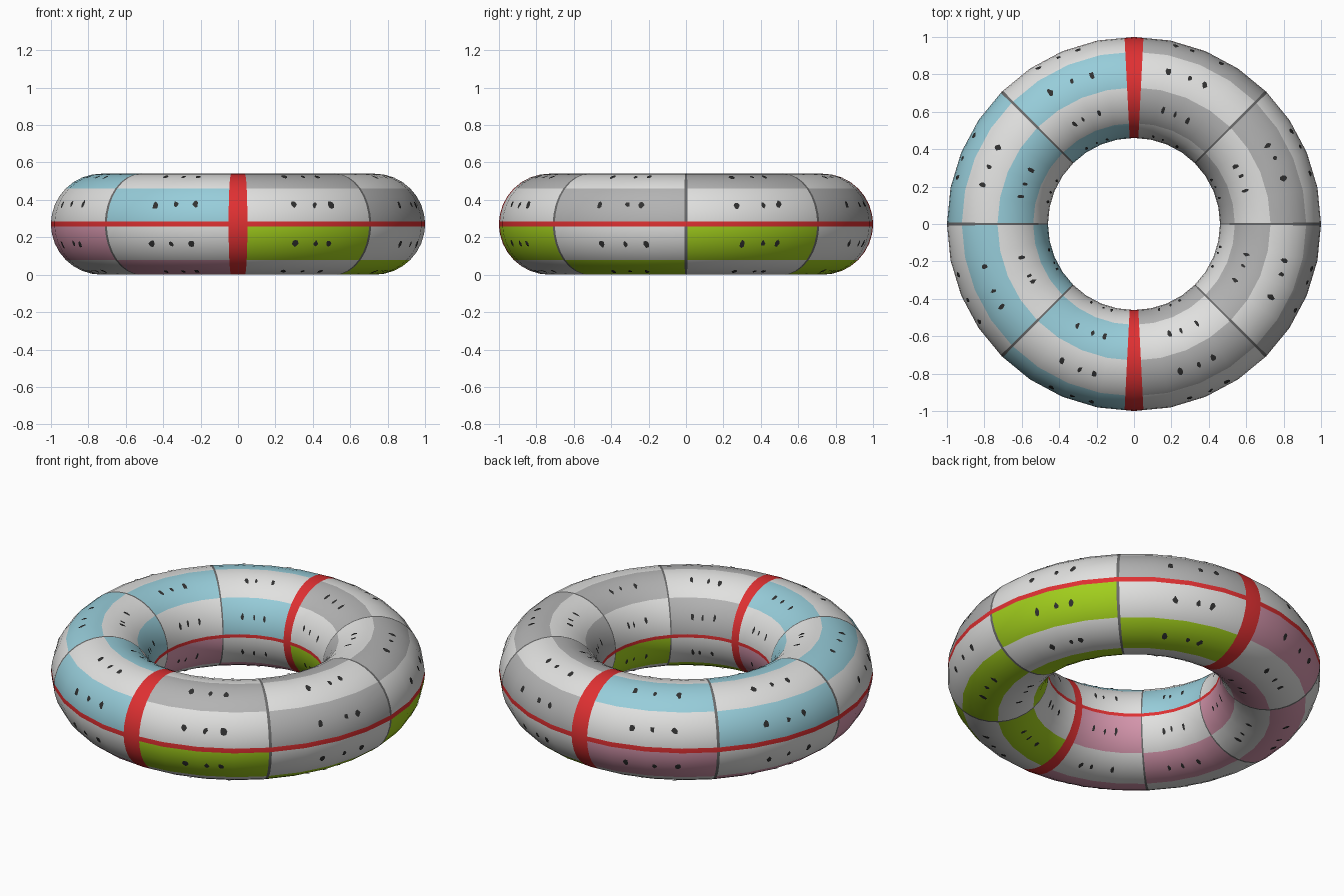
import bpy
import random
from math import sin, cos, pi, radians, degrees
from mathutils import Vector

random.seed(4)
cube = bpy.data.objects.get("Cube")
if cube:
    bpy.data.objects.remove(cube, do_unlink=True)

MAJOR, MINOR = 0.73, 0.27
STEP = 11.25                    # degrees per side of the ring
SEAM, STRIPE, INNER_STRIPE = 0.45, 2.9, 2.0   # half widths in degrees


def material(name, r, g, b):
    m = bpy.data.materials.new(name)
    m.use_nodes = True
    m.diffuse_color = (r, g, b, 1)
    m.node_tree.nodes["Principled BSDF"].inputs["Base Color"].default_value = (r, g, b, 1)
    return m


palette = [
    material("white", 0.75, 0.75, 0.74),
    material("grey", 0.45, 0.45, 0.45),
    material("light_blue", 0.31, 0.61, 0.70),
    material("lime_green", 0.36, 0.62, 0.012),
    material("pink", 0.66, 0.30, 0.41),
    material("red", 0.74, 0.03, 0.032),
    material("seam_grey", 0.15, 0.15, 0.15),
    material("charcoal", 0.03, 0.03, 0.03),
]
WHITE, GREY, BLUE, GREEN, PINK, RED, SEAM_GREY, CHARCOAL = range(len(palette))


def surface(phi, theta, lift=0.0):
    """Point and smooth normal on the ring, angles in degrees."""
    half = STEP / 2
    flat = cos(radians(half)) / cos(radians(phi % STEP - half))
    p, t = radians(phi), radians(theta)
    r = (MAJOR + (MINOR + lift) * cos(t)) * flat
    point = (r * cos(p), r * sin(p), MINOR + (MINOR + lift) * sin(t))
    return point, Vector((cos(t) * cos(p), cos(t) * sin(p), sin(t)))


def build(name, coords, faces, slots, lift=0.0):
    """Mesh from surface angles with rounded shading."""
    pairs = [surface(a, b, lift) for a, b in coords]
    mesh = bpy.data.meshes.new(name)
    mesh.from_pydata([p for p, n in pairs], [], faces)
    for m in palette:
        mesh.materials.append(m)
    for poly, slot in zip(mesh.polygons, slots):
        poly.material_index = slot
        poly.use_smooth = True
    mesh.update()
    mesh.normals_split_custom_set_from_vertices([n for p, n in pairs])
    obj = bpy.data.objects.new(name, mesh)
    bpy.context.collection.objects.link(obj)
    return obj


def distance(a, b):
    return abs((a - b + 180) % 360 - 180)


def tile_colour(phi, theta):
    """Stripes and seams first, then the checkered panels."""
    if distance(theta, 0) < STRIPE or distance(theta, 180) < INNER_STRIPE:
        return RED
    if min(distance(phi, 90), distance(phi, 270)) < STRIPE:
        return RED
    if distance(phi % 45, 0) < SEAM or 45 - phi % 45 < SEAM:
        return SEAM_GREY
    sector, band = int(phi // 45), int(theta % 360 // 45)
    if (sector + band) % 2 == 0:
        return WHITE
    right_half = cos(radians(phi)) < 0
    if band < 4:
        return BLUE if right_half else GREY
    return PINK if right_half else GREEN


# Ring body: grid lines at every side, plus the edges of stripes and seams
phis = {i * STEP for i in range(32)}
for a in range(0, 360, 45):
    w = STRIPE if a in (90, 270) else SEAM
    phis |= {(a - w) % 360, a + w}
thetas = {i * STEP for i in range(32)}
thetas |= {STRIPE, 360 - STRIPE, 180 - INNER_STRIPE, 180 + INNER_STRIPE}
phis, thetas = sorted(phis), sorted(thetas)
P, T = len(phis), len(thetas)

coords = [(a, b) for a in phis for b in thetas]
faces, slots = [], []
for i in range(P):
    for j in range(T):
        i2, j2 = (i + 1) % P, (j + 1) % T
        faces.append((i * T + j, i2 * T + j, i2 * T + j2, i * T + j2))
        mid_phi = (phis[i] + (phis[i2] or 360)) / 2
        mid_theta = (thetas[j] + (thetas[j2] or 360)) / 2
        slots.append(tile_colour(mid_phi, mid_theta))
build("ring_body", coords, faces, slots)

# Painted flecks: three small irregular spots in the middle of each panel
coords, faces = [], []
SIDES = 8
for sector in range(8):
    for band in range(8):
        for offset, size in ((17, 1.0), (25, 0.8), (31, 1.0)):
            phi = sector * 45 + offset + random.uniform(-1.5, 1.5)
            theta = band * 45 + 22.5 + random.uniform(-1, 1)
            start = len(coords)
            coords.append((phi, theta))
            for k in range(SIDES):
                s = size * random.uniform(0.65, 1.2)
                a = 2 * pi * k / SIDES
                coords.append((phi + s * cos(a), theta + 4.5 * s * sin(a)))
                faces.append((start, start + 1 + k, start + 1 + (k + 1) % SIDES))
build("panel_flecks", coords, faces, [CHARCOAL] * len(faces), lift=0.003)
